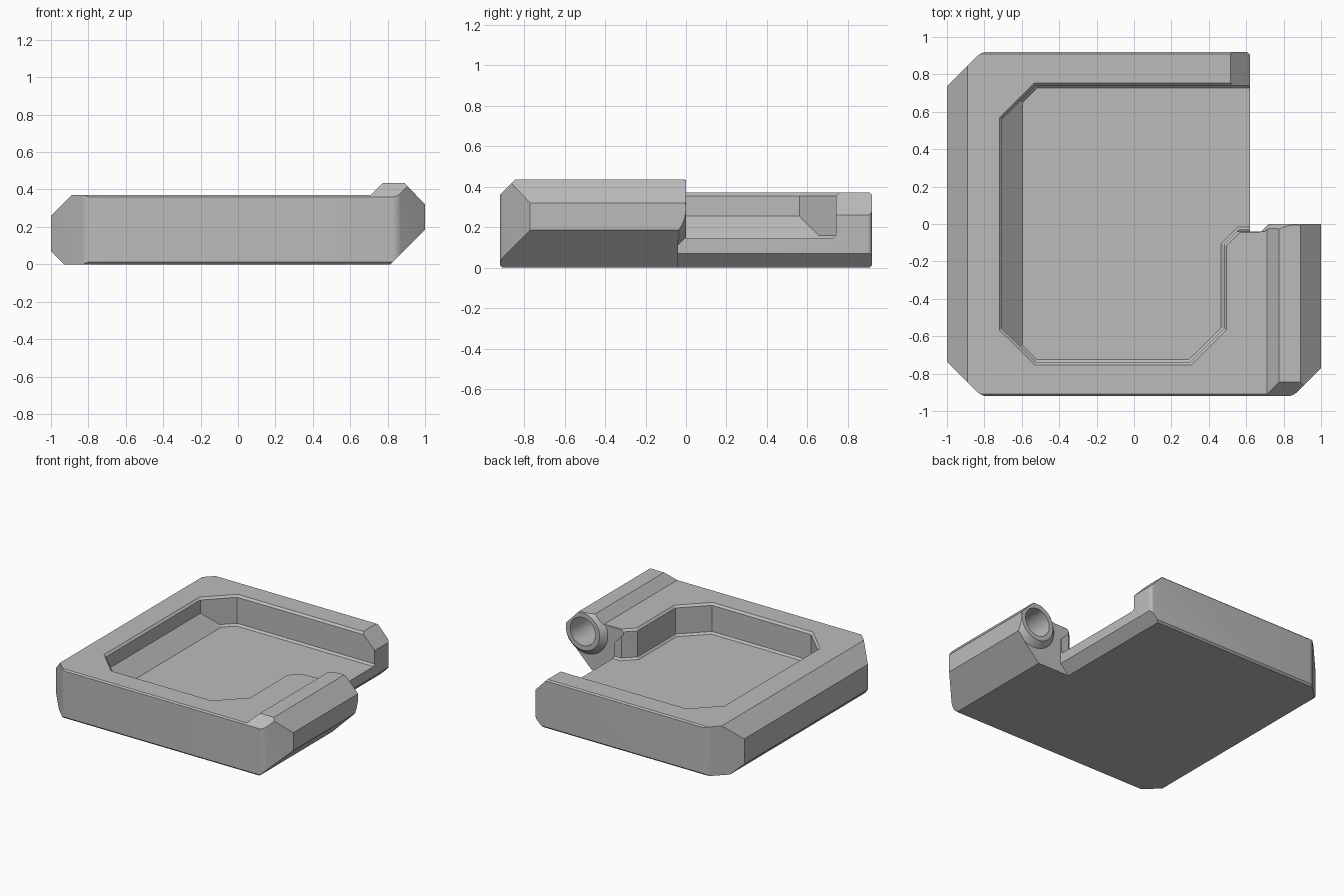
import bpy, bmesh, math
from mathutils import Vector

cube = bpy.data.objects.get("Cube")
if cube:
    bpy.data.objects.remove(cube, do_unlink=True)

grey = bpy.data.materials.new("light_grey")
grey.use_nodes = True
colour = (0.5, 0.5, 0.5, 1)
grey.diffuse_color = colour
grey.node_tree.nodes["Principled BSDF"].inputs["Base Color"].default_value = colour


def loft(name, rings):
    """Solid made of matching rings of points, capped at both ends."""
    bm = bmesh.new()
    loops = [[bm.verts.new(p) for p in ring] for ring in rings]
    n = len(loops[0])
    for a, b in zip(loops, loops[1:]):
        for i in range(n):
            j = (i + 1) % n
            bm.faces.new((a[i], a[j], b[j], b[i]))
    bm.faces.new(loops[0][::-1])
    bm.faces.new(loops[-1])
    bmesh.ops.recalc_face_normals(bm, faces=bm.faces)
    mesh = bpy.data.meshes.new(name)
    bm.to_mesh(mesh)
    bm.free()
    mesh.materials.append(grey)
    ob = bpy.data.objects.new(name, mesh)
    bpy.context.collection.objects.link(ob)
    return ob


def prism(name, profile, axis, lo, hi):
    """Extrude a flat profile along the x, y or z axis."""
    place = {"x": lambda a, b, t: (t, a, b),
             "y": lambda a, b, t: (a, t, b),
             "z": lambda a, b, t: (a, b, t)}[axis]
    return loft(name, [[place(a, b, t) for a, b in profile] for t in (lo, hi)])


def round_uprights(ob, width):
    bm = bmesh.new()
    bm.from_mesh(ob.data)
    edges = [e for e in bm.edges
             if abs(e.verts[0].co.z - e.verts[1].co.z) > 0.1]
    bmesh.ops.bevel(bm, geom=edges, offset=width, segments=4,
                    profile=0.5, affect="EDGES")
    bm.to_mesh(ob.data)
    bm.free()


def combine(target, tool, operation):
    """Apply a boolean and drop the tool object."""
    tool.hide_render = True
    mod = target.modifiers.new(operation.lower(), "BOOLEAN")
    mod.operation, mod.object, mod.solver = operation, tool, "EXACT"
    bpy.context.view_layer.objects.active = target
    bpy.ops.object.modifier_apply(modifier=mod.name)
    bpy.data.objects.remove(tool, do_unlink=True)


def offset(points, d):
    """Mitred outward offset of a counter-clockwise outline."""
    out = []
    for i, p in enumerate(points):
        p = Vector(p)
        u = (p - Vector(points[i - 1])).normalized()
        v = (Vector(points[(i + 1) % len(points)]) - p).normalized()
        n1, n2 = Vector((u.y, -u.x)), Vector((v.y, -v.x))
        out.append(p + (n1 + n2) * (d / (1 + n1.dot(n2))))
    return out


def disc(y, r, n=48):
    """Circle around the hinge axis."""
    return [(0.86 + r * math.cos(k * math.tau / n), y,
             0.29 + r * math.sin(k * math.tau / n)) for k in range(n)]


# Cross-sections seen from the front
left_edge = [(-0.89, 0.37), (-1, 0.26), (-1, 0.07), (-0.93, 0)]
hinge_section = left_edge + [(0.815, 0), (1, 0.185), (1, 0.32), (0.89, 0.435),
                             (0.775, 0.435), (0.71, 0.37)]
plain_section = left_edge + [(0.55, 0), (0.62, 0.07), (0.62, 0.26), (0.515, 0.37)]

# Outlines seen from above
front_plan = [(-1.1, -0.635), (-0.815, -0.92), (0.85, -0.92), (1.1, -0.67),
              (1.1, 0.2), (-1.1, 0.2)]
back_plan = [(-1.1, -0.2), (0.621, -0.2), (0.621, 0.92), (-0.815, 0.92),
             (-1.1, 0.635)]

# Front and back halves of the tray body
body = prism("tray", hinge_section, "y", -1.1, -0.04)
trim = prism("front_trim", front_plan, "z", -0.2, 0.6)
round_uprights(trim, 0.025)
combine(body, trim, "INTERSECT")
back = prism("back_half", plain_section, "y", -0.04, 1.1)
trim = prism("back_trim", back_plan, "z", -0.2, 0.6)
round_uprights(trim, 0.025)
combine(back, trim, "INTERSECT")
combine(body, back, "UNION")

# Chamfers along the front and back edges
half = [(0.807, -0.1), (1, 0.093), (1, 0.28), (0.78, 0.5)]
side = half + [(-y, z) for y, z in reversed(half)]
combine(body, prism("edge_trim", side, "x", -1.2, 1.2), "INTERSECT")

# Hinge barrel end with a conical chamfer
nose = prism("hinge_nose", hinge_section, "y", -0.1, 0)
combine(nose, loft("nose_cone", [disc(-0.2, 0.34), disc(0.02, 0.12)]), "INTERSECT")
combine(body, nose, "UNION")

# Pocket, with a small flare at the rim and a chamfer at the floor
pocket = [(-0.705, -0.56), (-0.525, -0.738), (0.3, -0.738), (0.48, -0.56),
          (0.48, -0.11), (0.56, -0.03), (0.66, -0.03), (0.66, 0.74),
          (-0.525, 0.74), (-0.705, 0.56)]
levels = [(0.145, -0.014), (0.159, 0), (0.355, 0), (0.37, 0.015), (0.6, 0.015)]
rings = [[(p.x, p.y, z) for p in offset(pocket, d)] for z, d in levels]
combine(body, loft("pocket_cutter", rings), "DIFFERENCE")

# Sloped floor beside the left wall of the pocket
ramp = [(-0.8, 0.1), (-0.55, 0.1), (-0.8, 0.35)]
combine(body, prism("ramp", ramp, "y", -0.7, 0.7), "UNION")

# Hinge pin hole
combine(body, loft("pin_hole", [disc(-0.7, 0.105), disc(0.1, 0.105)]), "DIFFERENCE")

# Shading
bpy.ops.object.select_all(action="DESELECT")
body.select_set(True)
bpy.context.view_layer.objects.active = body
bpy.ops.object.shade_smooth_by_angle(angle=math.radians(30))
